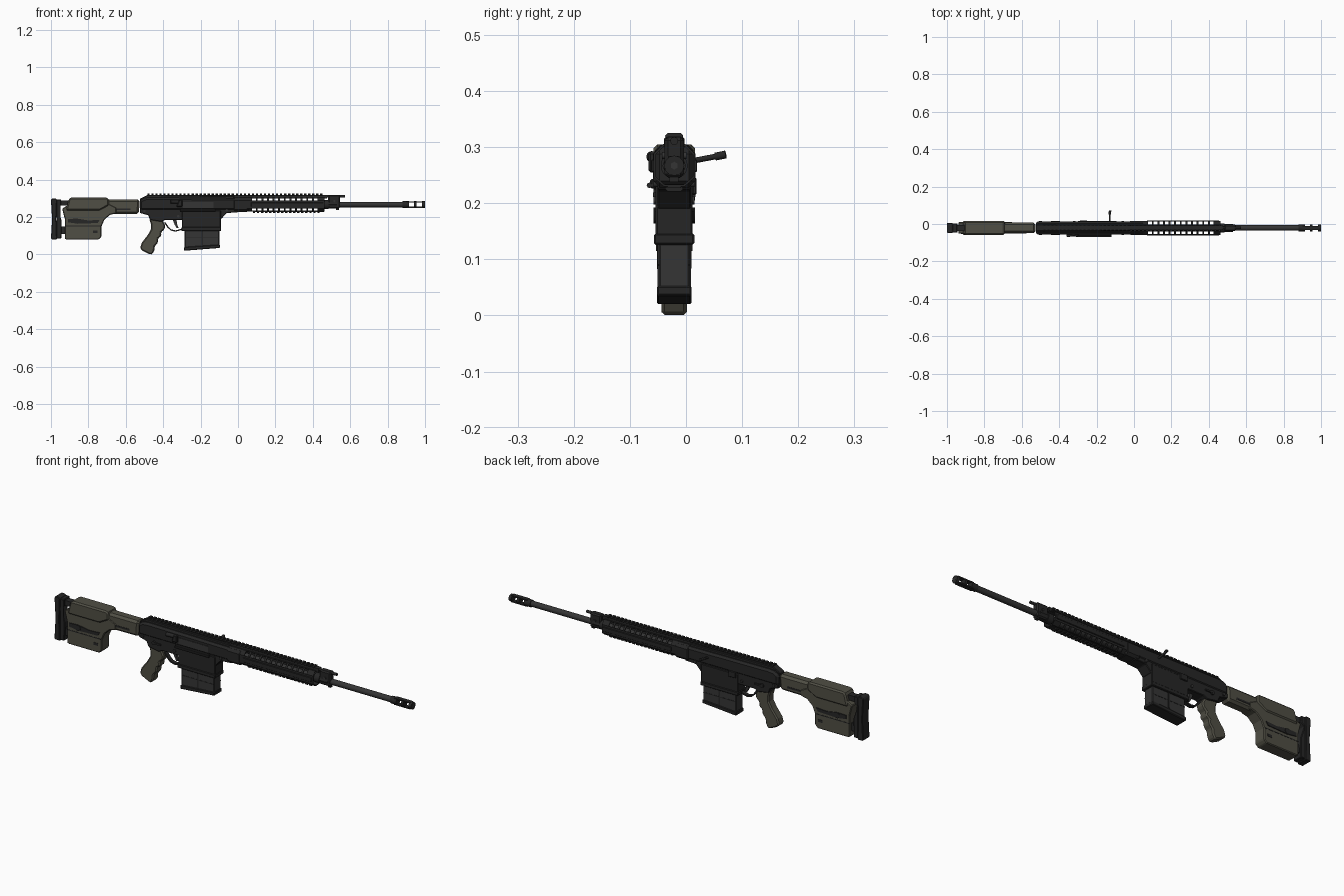
import bpy, bmesh, math
from mathutils import Matrix, Vector

CY = -0.021    # centre plane of the body
AXIS_Z = 0.267 # bore height


def material(name, rgb):
    m = bpy.data.materials.new(name)
    m.diffuse_color = (*rgb, 1)
    return m


BLACK = material("matte_black", (0.019, 0.019, 0.019))
GREY = material("dark_grey", (0.035, 0.035, 0.035))
OLIVE = material("olive_polymer", (0.080, 0.077, 0.058))


def finish(name, bm, mat, bevel=0):
    bmesh.ops.recalc_face_normals(bm, faces=bm.faces[:])
    me = bpy.data.meshes.new(name)
    bm.to_mesh(me)
    bm.free()
    me.materials.append(mat)
    ob = bpy.data.objects.new(name, me)
    bpy.context.collection.objects.link(ob)
    if bevel:
        b = ob.modifiers.new("bevel", 'BEVEL')
        b.width, b.segments, b.limit_method = bevel, 1, 'ANGLE'
    return ob


def prism(name, pts, half, mat, bevel=0, y=CY):
    """Side profile (x, z) extruded across the width."""
    bm = bmesh.new()
    a = [bm.verts.new((x, y - half, z)) for x, z in pts]
    b = [bm.verts.new((x, y + half, z)) for x, z in pts]
    bm.faces.new(a)
    bm.faces.new(b)
    for i in range(len(a)):
        j = (i + 1) % len(a)
        bm.faces.new((a[i], a[j], b[j], b[i]))
    return finish(name, bm, mat, bevel)


def box(name, x0, x1, z0, z1, half, mat, bevel=0, y=CY):
    return prism(name, [(x0, z0), (x1, z0), (x1, z1), (x0, z1)], half, mat, bevel, y)


def rod(name, p, q, r, mat, sides=16, r2=None):
    p, q = Vector(p), Vector(q)
    bm = bmesh.new()
    rot = (q - p).to_track_quat('Z', 'Y').to_matrix().to_4x4()
    bmesh.ops.create_cone(bm, cap_ends=True, segments=sides, radius1=r,
                          radius2=r if r2 is None else r2, depth=(q - p).length,
                          matrix=Matrix.Translation((p + q) / 2) @ rot)
    for f in bm.faces:
        f.smooth = len(f.verts) == 4 and sides > 8
    return finish(name, bm, mat)


def xrod(name, x0, x1, r, mat, sides=16, z=AXIS_Z, y=CY, r2=None):
    return rod(name, (x0, y, z), (x1, y, z), r, mat, sides, r2)


def rail(name, x0, x1, z0, z1, pitch=0.0215):
    """Toothed accessory rail: narrow base with wide chamfered teeth."""
    up = 1 if z1 > z0 else -1
    zm = z1 - up * 0.010
    box(name + "_base", x0, x1, min(z0, zm + up * 0.004), max(z0, zm + up * 0.004), 0.012, BLACK)
    bm = bmesh.new()
    sec = [(-0.011, zm), (-0.016, zm + up * 0.004), (-0.016, zm + up * 0.006), (-0.012, z1),
           (0.012, z1), (0.016, zm + up * 0.006), (0.016, zm + up * 0.004), (0.011, zm)]
    for k in range(int((x1 - x0) / pitch)):
        s = x0 + k * pitch
        rings = [[bm.verts.new((x, CY + y, z)) for y, z in sec] for x in (s, s + 0.012)]
        for r in rings:
            bm.faces.new(r)
        for i in range(8):
            j = (i + 1) % 8
            bm.faces.new((rings[0][i], rings[0][j], rings[1][j], rings[1][i]))
    finish(name + "_teeth", bm, BLACK)


# --- Stock ---
prism("butt_pad", [(-1, 0.085), (-0.995, 0.08), (-0.968, 0.08), (-0.972, 0.19),
                   (-0.968, 0.295), (-0.975, 0.30), (-0.995, 0.30), (-1, 0.29),
                   (-0.994, 0.19)], 0.027, BLACK, 0.003)
prism("butt_plate", [(-0.97, 0.085), (-0.945, 0.085), (-0.943, 0.18), (-0.965, 0.245),
                     (-0.947, 0.262), (-0.947, 0.295), (-0.97, 0.295)], 0.025, BLACK, 0.003)
box("butt_slide_upper", -0.95, -0.88, 0.262, 0.288, 0.016, BLACK)
box("butt_slide_lower", -0.95, -0.91, 0.11, 0.15, 0.014, BLACK)
prism("stock_body", [(-0.926, 0.085), (-0.92, 0.08), (-0.745, 0.08), (-0.73, 0.095),
                     (-0.73, 0.15), (-0.715, 0.185), (-0.685, 0.212), (-0.65, 0.22),
                     (-0.65, 0.25), (-0.69, 0.27), (-0.90, 0.27), (-0.94, 0.245),
                     (-0.926, 0.19)], 0.031, OLIVE, 0.006)
prism("cheek_rest", [(-0.92, 0.235), (-0.74, 0.235), (-0.69, 0.262), (-0.69, 0.295),
                     (-0.70, 0.305), (-0.895, 0.305), (-0.905, 0.295)], 0.037, OLIVE, 0.009)
prism("stock_neck", [(-0.72, 0.215), (-0.53, 0.217), (-0.525, 0.295), (-0.72, 0.295)],
      0.028, OLIVE, 0.011)
for s in (-1, 1):
    box("stock_sling_slot", -0.685, -0.575, 0.237, 0.246, 0.002, BLACK, y=CY + s * 0.0275)
    prism("stock_lever", [(-0.91, 0.172), (-0.86, 0.165), (-0.75, 0.168), (-0.74, 0.185),
                          (-0.80, 0.182), (-0.86, 0.192), (-0.91, 0.19)], 0.003, BLACK, y=CY + s * 0.032)
    rod("stock_knob", (-0.86, CY + s * 0.03, 0.178), (-0.86, CY + s * 0.037, 0.178), 0.014, BLACK)
    box("stock_seam", -0.925, -0.735, 0.150, 0.154, 0.001, BLACK, y=CY + s * 0.031)
    box("stock_button", -0.775, -0.75, 0.115, 0.128, 0.0015, BLACK, y=CY + s * 0.031)

# --- Receiver ---
prism("upper_receiver", [(-0.525, 0.235), (0.0, 0.235), (0.0, 0.30), (-0.47, 0.305),
                         (-0.50, 0.302), (-0.525, 0.288)], 0.034, BLACK, 0.010)
prism("receiver_top", [(-0.525, 0.28), (-0.02, 0.28), (-0.02, 0.312), (-0.485, 0.318),
                       (-0.525, 0.298)], 0.018, BLACK, 0.003)
prism("lower_receiver", [(-0.525, 0.222), (-0.48, 0.21), (-0.47, 0.185), (-0.41, 0.175),
                         (-0.39, 0.185), (-0.30, 0.185), (-0.09, 0.19), (-0.06, 0.222),
                         (0.0, 0.225), (0.0, 0.245), (-0.525, 0.245)], 0.030, BLACK, 0.003)
box("magazine_well", -0.30, -0.092, 0.128, 0.235, 0.033, BLACK, 0.003)
box("magazine_well_lip", -0.303, -0.09, 0.126, 0.146, 0.036, BLACK, 0.003)
rail("top_rail", -0.485, 0.475, 0.30, 0.325)

# receiver controls
box("ejection_port", -0.295, -0.13, 0.248, 0.280, 0.002, GREY, y=CY - 0.034)
box("port_door", -0.31, -0.12, 0.226, 0.243, 0.006, BLACK, 0.003, y=CY - 0.037)
xrod("port_hinge", -0.31, -0.12, 0.005, BLACK, 8, z=0.232, y=CY - 0.044)
prism("case_deflector", [(-0.33, 0.255), (-0.298, 0.255), (-0.298, 0.292), (-0.315, 0.292)],
      0.009, BLACK, 0.004, y=CY - 0.037)
rod("forward_assist", (-0.36, CY - 0.040, 0.283), (-0.30, CY - 0.030, 0.28), 0.010, BLACK, 12)
rod("charging_handle", (-0.13, CY + 0.03, 0.275), (-0.13, 0.062, 0.285), 0.005, BLACK, 10)
rod("charging_knob", (-0.13, 0.052, 0.283), (-0.128, 0.071, 0.287), 0.007, BLACK, 10)
box("bolt_release", -0.29, -0.25, 0.215, 0.245, 0.004, BLACK, 0.002, y=CY + 0.036)
for s in (-1, 1):
    rod("selector_hub", (-0.435, CY + s * 0.028, 0.215), (-0.435, CY + s * 0.037, 0.215), 0.010, BLACK)
    box("selector_lever", -0.435, -0.395, 0.211, 0.219, 0.003, BLACK, y=CY + s * 0.035)
    for x, z in ((-0.50, 0.232), (-0.06, 0.236), (-0.32, 0.205)):
        rod("receiver_pin", (x, CY + s * 0.028, z), (x, CY + s * 0.0365, z), 0.007, GREY, 12)

# --- Grip, trigger and guard ---
prism("grip", [(-0.475, 0.192), (-0.405, 0.186), (-0.388, 0.155), (-0.393, 0.135), (-0.412, 0.118),
               (-0.409, 0.10), (-0.428, 0.085), (-0.427, 0.065), (-0.445, 0.045),
               (-0.448, 0.02), (-0.458, 0.002), (-0.47, 0.0), (-0.515, 0.022), (-0.523, 0.035),
               (-0.515, 0.062), (-0.482, 0.105), (-0.465, 0.135), (-0.465, 0.16)], 0.023, OLIVE, 0.007)
prism("trigger", [(-0.35, 0.19), (-0.328, 0.19), (-0.327, 0.165), (-0.318, 0.143),
                  (-0.328, 0.142), (-0.339, 0.16)], 0.006, GREY)
bm = bmesh.new()
path = [(-0.395, 0.17), (-0.378, 0.145), (-0.36, 0.128), (-0.335, 0.122),
        (-0.31, 0.128), (-0.293, 0.135)]
pairs = [[bm.verts.new((x, CY + w, z)) for w in (-0.010, 0.010)] for x, z in path]
for a, b in zip(pairs, pairs[1:]):
    bm.faces.new((a[0], a[1], b[1], b[0]))
guard = finish("trigger_guard", bm, BLACK)
guard.modifiers.new("thickness", 'SOLIDIFY').thickness = 0.007

# --- Magazine ---
prism("magazine", [(-0.285, 0.035), (-0.10, 0.045), (-0.10, 0.20), (-0.285, 0.20)], 0.0275, GREY, 0.003)
prism("magazine_base", [(-0.288, 0.02), (-0.097, 0.035), (-0.097, 0.053), (-0.288, 0.04)],
      0.031, BLACK, 0.003)
for s in (-1, 1):
    box("magazine_rib", -0.196, -0.188, 0.05, 0.127, 0.002, BLACK, y=CY + s * 0.0275)
    box("magazine_groove", -0.283, -0.102, 0.088, 0.092, 0.001, BLACK, y=CY + s * 0.0275)

# --- Handguard: octagonal tube whose diagonal faces are open in each slot ---
octagon = [(-0.019, 0.306), (0.019, 0.306), (0.037, 0.288), (0.037, 0.246),
           (0.019, 0.230), (-0.019, 0.230), (-0.037, 0.246), (-0.037, 0.288)]
xs = [-0.02, 0.075]
while xs[-1] < 0.43:
    xs += [xs[-1] + 0.020, xs[-1] + 0.030]
xs.append(0.462)
bm = bmesh.new()
rings = [[bm.verts.new((x, CY + y, z)) for y, z in octagon] for x in xs]
for k in range(len(xs) - 1):
    slot = k % 2 == 1 and k < len(xs) - 2
    for i in range(8):
        if slot and i % 2 == 1:
            continue
        j = (i + 1) % 8
        bm.faces.new((rings[k][i], rings[k][j], rings[k + 1][j], rings[k + 1][i]))
tube = finish("handguard", bm, BLACK)
sol = tube.modifiers.new("thickness", 'SOLIDIFY')
sol.thickness, sol.offset = 0.004, -1
rail("bottom_rail", 0.08, 0.46, 0.233, 0.221)
box("handguard_collar", -0.03, 0.06, 0.228, 0.30, 0.038, BLACK, 0.012)
for s in (-1, 1):
    box("handguard_side_strip", 0.07, 0.455, 0.256, 0.278, 0.003, BLACK, 0.0015, y=CY + s * 0.038)

# --- Barrel, gas block and muzzle brake ---
xrod("barrel_inner", -0.02, 0.50, 0.016, GREY)
xrod("barrel", 0.50, 0.89, 0.0145, GREY)
xrod("barrel_collar", 0.455, 0.485, 0.024, BLACK)
box("gas_block", 0.482, 0.545, 0.246, 0.318, 0.017, BLACK, 0.006)
xrod("gas_block_clamp", 0.48, 0.53, 0.021, BLACK, 8)
xrod("gas_plug", 0.45, 0.572, 0.007, BLACK, 12, z=0.311)
rod("gas_block_pin", (0.515, CY - 0.022, 0.285), (0.515, CY + 0.022, 0.285), 0.006, GREY, 10)
box("gas_block_lug", 0.525, 0.54, 0.238, 0.25, 0.008, BLACK)
for x0, x1 in ((0.88, 0.915), (0.942, 0.955), (0.985, 1.0)):
    xrod("brake_section", x0, x1, 0.018, BLACK, 12)
for s in (-1, 1):
    z = AXIS_Z + s * 0.0145
    box("brake_bar", 0.90, 0.99, z - 0.003, z + 0.003, 0.011, BLACK)
xrod("bore", 0.995, 1.0005, 0.007, GREY, 6)
